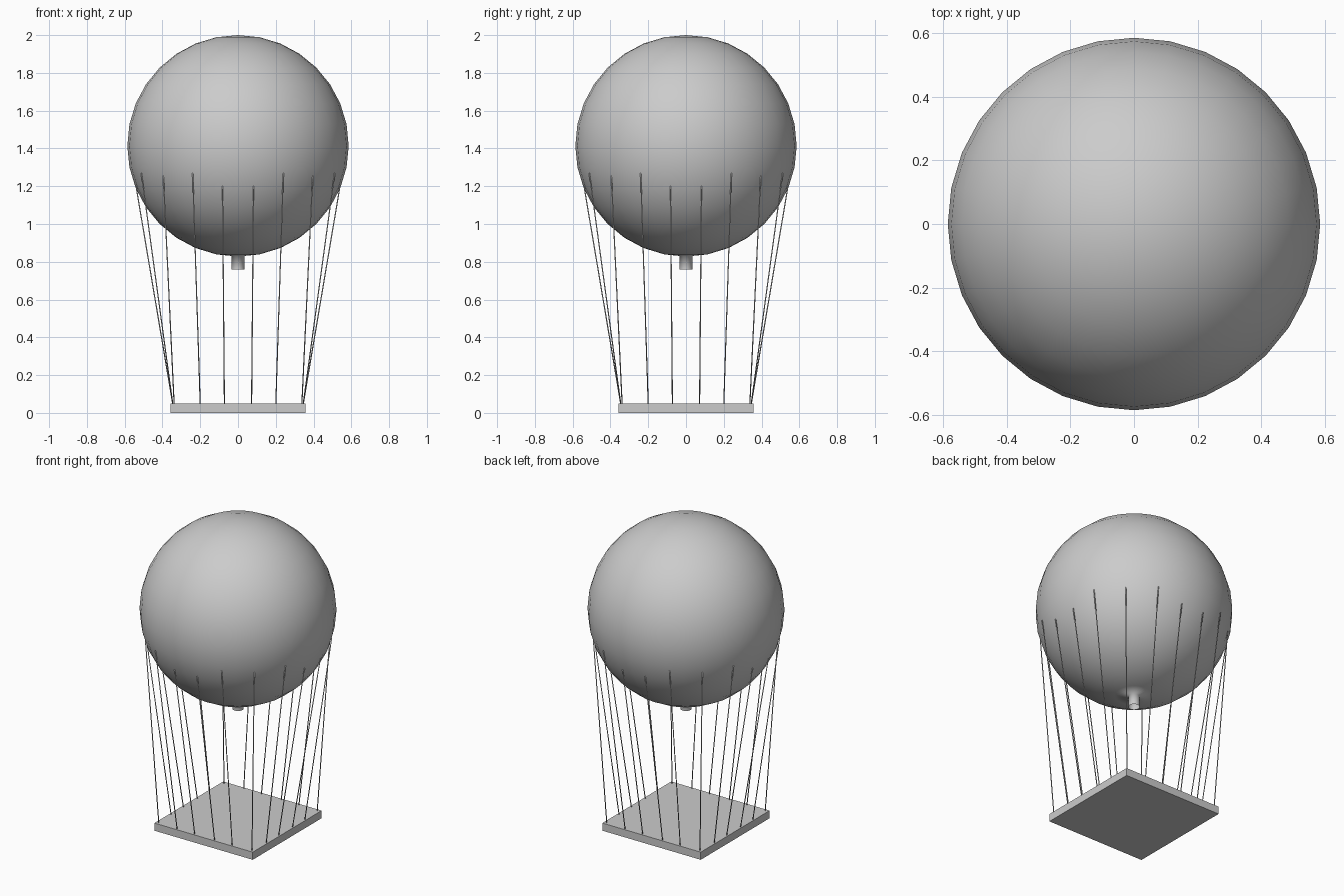
import bpy, bmesh, math
from mathutils import Vector, Matrix

if "Cube" in bpy.data.objects:
    bpy.data.objects.remove(bpy.data.objects["Cube"])

grey = bpy.data.materials.new("plain grey")
grey.diffuse_color = (0.6, 0.6, 0.6, 1)
grey.use_nodes = True
grey.node_tree.nodes["Principled BSDF"].inputs["Base Color"].default_value = grey.diffuse_color


def finish(name, bm, smooth):
    bmesh.ops.recalc_face_normals(bm, faces=bm.faces[:])
    mesh = bpy.data.meshes.new(name)
    bm.to_mesh(mesh)
    bm.free()
    mesh.materials.append(grey)
    for p in mesh.polygons:
        p.use_smooth = smooth
    ob = bpy.data.objects.new(name, mesh)
    bpy.context.collection.objects.link(ob)
    return ob


# Envelope: sphere whose bottom pole is opened into a short neck
R, CZ, NECK_R = 0.586, 1.414, 0.034
bm = bmesh.new()
bmesh.ops.create_uvsphere(bm, u_segments=32, v_segments=16, radius=R,
                          matrix=Matrix.Translation((0, 0, CZ)))
pole = min(bm.verts, key=lambda v: v.co.z)
bmesh.ops.delete(bm, geom=[pole], context='VERTS')
for radius, z in ((NECK_R, 0.831), (NECK_R, 0.76)):
    rim = [e for e in bm.edges if e.is_boundary]
    new = bmesh.ops.extrude_edge_only(bm, edges=rim)["geom"]
    for v in (g for g in new if isinstance(g, bmesh.types.BMVert)):
        a = math.atan2(v.co.y, v.co.x)
        v.co = (radius * math.cos(a), radius * math.sin(a), z)
finish("envelope", bm, True)

# Platform: flat square slab
bm = bmesh.new()
bmesh.ops.create_cube(bm, size=1, matrix=Matrix.Translation((0, 0, 0.025))
                      @ Matrix.Diagonal((0.714, 0.714, 0.05, 1)))
finish("platform", bm, False)

# Ropes: five per side, from the platform edge up to the envelope
side = [((-0.338, -0.338), (-0.396, -0.396, 1.27)),
        ((-0.2, -0.345), (-0.24, -0.512, 1.27)),
        ((-0.072, -0.345), (-0.082, -0.54, 1.2)),
        ((0.072, -0.345), (0.082, -0.54, 1.2)),
        ((0.2, -0.345), (0.24, -0.512, 1.27))]
bm = bmesh.new()
for k in range(4):
    turn = Matrix.Rotation(k * math.pi / 2, 3, 'Z')
    for (bx, by), top in side:
        a, b = turn @ Vector((bx, by, 0.045)), turn @ Vector(top)
        d = b - a
        m = (Matrix.Translation((a + b) / 2)
             @ d.to_track_quat('Z', 'Y').to_matrix().to_4x4())
        bmesh.ops.create_cone(bm, cap_ends=True, segments=8, radius1=0.003,
                              radius2=0.003, depth=d.length, matrix=m)
ropes = finish("ropes", bm, True)
